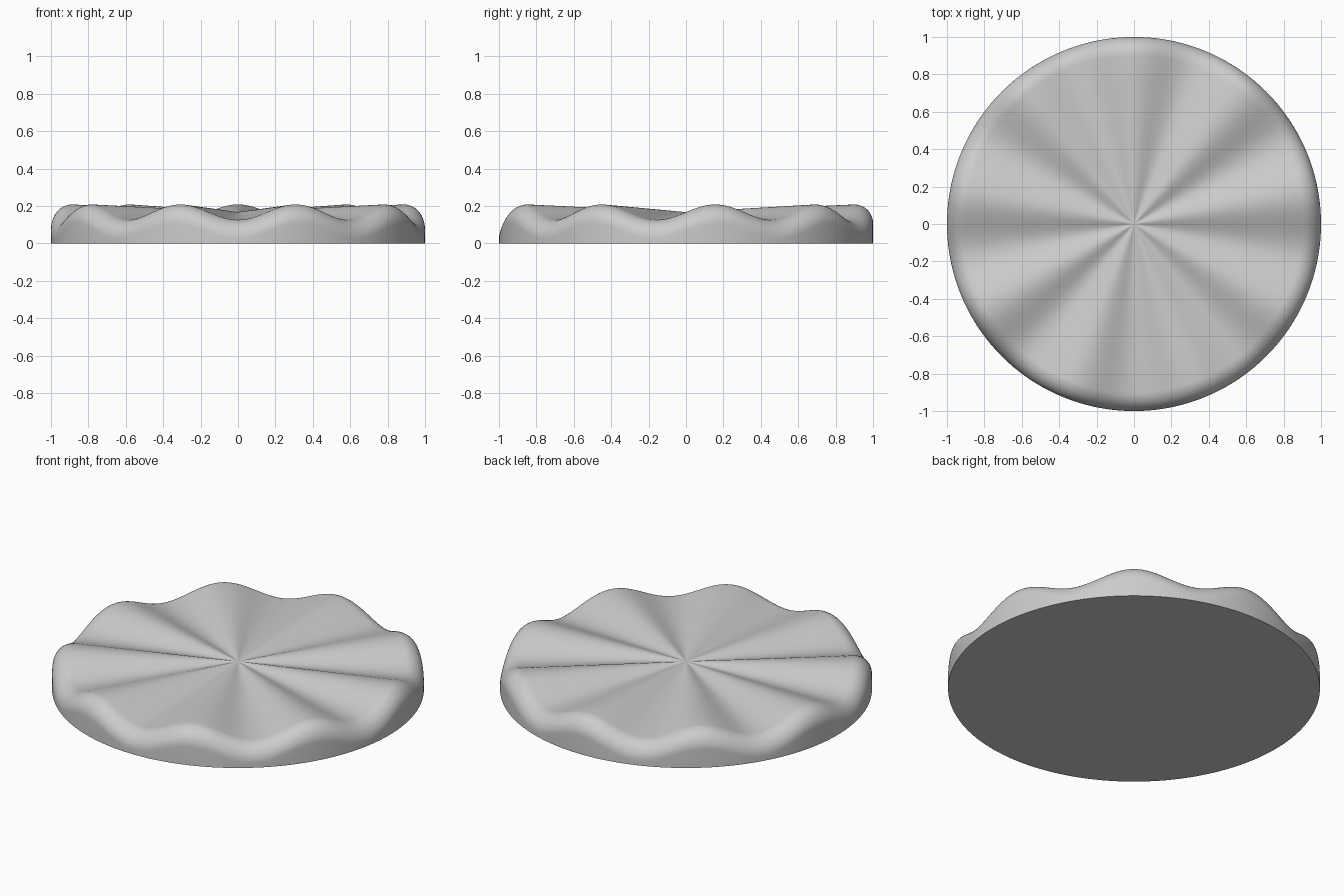
import bpy
import bmesh
from math import sin, cos, pi, radians

if "Cube" in bpy.data.objects:
    bpy.data.objects.remove(bpy.data.objects["Cube"], do_unlink=True)

LOBES = 9        # waves around the rim, with a valley at the front
SEGMENTS = 288
FILLET = 0.1     # rounding between the top and the wall
CENTRE_Z = 0.167
WAVE = 0.041


def profile(angle):
    """Radius and height pairs from the base edge to near the centre."""
    rim_z = CENTRE_Z - WAVE * cos(LOBES * angle)
    inner = 1 - FILLET
    points = [(1, 0)]
    for i in range(13):
        a = pi / 2 * i / 12
        points.append((inner + FILLET * cos(a), rim_z - FILLET + FILLET * sin(a)))
    for t in (0.85, 0.6, 0.35, 0.15, 0.05):
        points.append((inner * t, CENTRE_Z + (rim_z - CENTRE_Z) * t))
    return points


# Fluted disc: rings of profile points swept around the axis
bm = bmesh.new()
columns = []
for s in range(SEGMENTS):
    angle = 2 * pi * s / SEGMENTS
    columns.append([bm.verts.new((r * sin(angle), -r * cos(angle), z))
                    for r, z in profile(angle)])
centre = bm.verts.new((0, 0, CENTRE_Z))
for s, left in enumerate(columns):
    right = columns[(s + 1) % SEGMENTS]
    for k in range(len(left) - 1):
        bm.faces.new((left[k], right[k], right[k + 1], left[k + 1]))
    bm.faces.new((left[-1], right[-1], centre))

# Flat underside
bm.faces.new([column[0] for column in reversed(columns)])
bmesh.ops.recalc_face_normals(bm, faces=bm.faces)

mesh = bpy.data.meshes.new("fluted_disc")
bm.to_mesh(mesh)
bm.free()
disc = bpy.data.objects.new("fluted_disc", mesh)
bpy.context.collection.objects.link(disc)

# Light grey material
colour = (0.6, 0.6, 0.6, 1)
grey = bpy.data.materials.new("light_grey")
grey.use_nodes = True
grey.diffuse_color = colour
grey.node_tree.nodes["Principled BSDF"].inputs["Base Color"].default_value = colour
mesh.materials.append(grey)

# Smooth surface with a sharp base edge
bpy.ops.object.select_all(action="DESELECT")
disc.select_set(True)
bpy.context.view_layer.objects.active = disc
bpy.ops.object.shade_smooth_by_angle(angle=radians(40))
